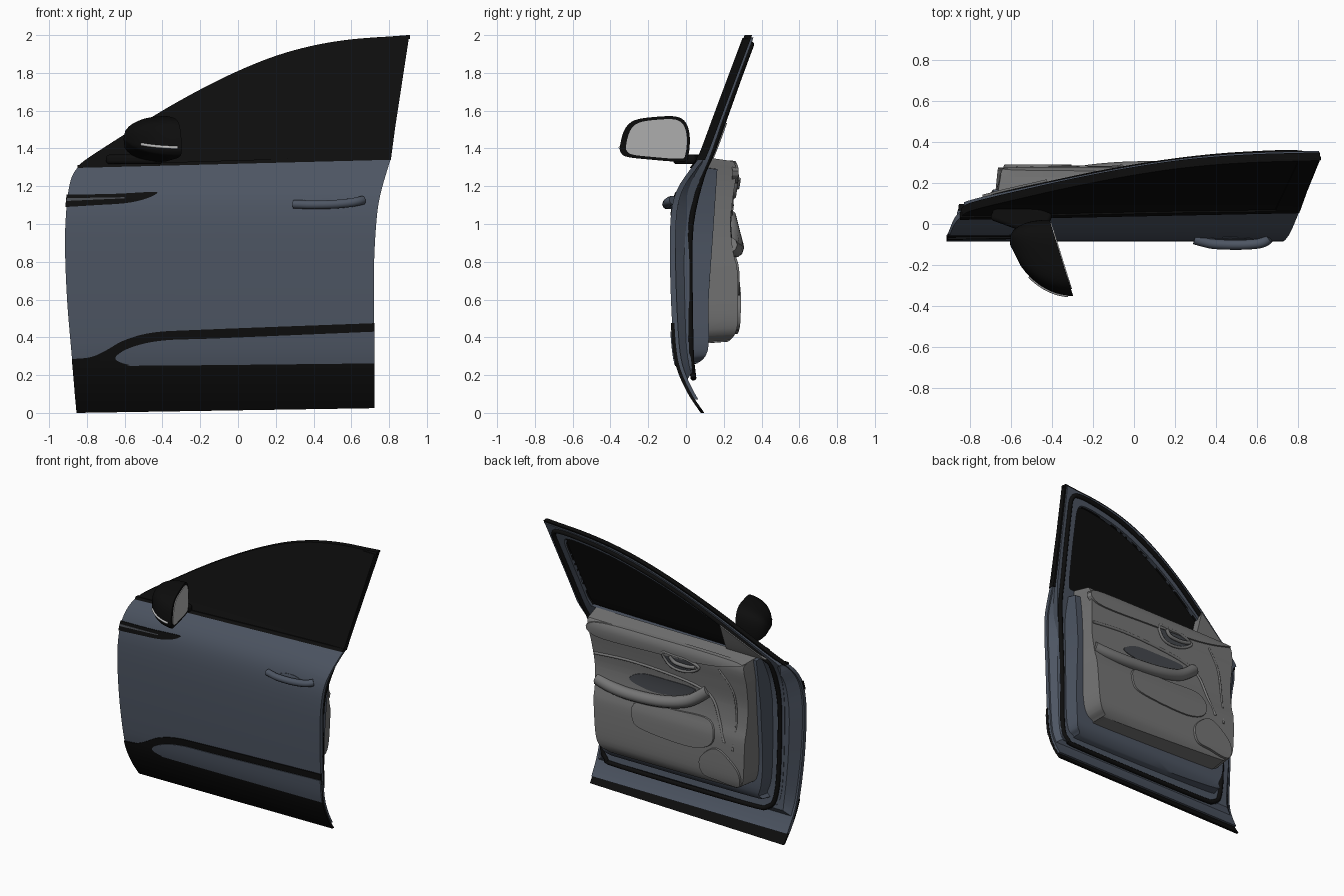
import bpy, bmesh, math
from mathutils import Vector

if "Cube" in bpy.data.objects:
    bpy.data.objects.remove(bpy.data.objects["Cube"])


def material(name, r, g, b):
    m = bpy.data.materials.new(name)
    m.diffuse_color = (r, g, b, 1)
    m.use_nodes = True
    m.node_tree.nodes["Principled BSDF"].inputs["Base Color"].default_value = m.diffuse_color
    return m


BLUE = material("paint", .075, .092, .125)
BLACK = material("black_trim", .004, .004, .004)
GREY = material("interior_grey", .18, .18, .18)
DARK = material("dark_grey", .06, .065, .075)
SILVER = material("mirror_silver", .5, .5, .5)


def spline(pts, n=6, closed=False):
    """Catmull-Rom curve through points of any dimension."""
    p = [Vector(q) for q in pts]
    m, out = len(p), []
    for i in range(m if closed else m - 1):
        if closed:
            a, b, c, d = (p[(i + k) % m] for k in (-1, 0, 1, 2))
        else:
            a, b, c, d = p[max(i - 1, 0)], p[i], p[i + 1], p[min(i + 2, m - 1)]
        for k in range(n):
            t = k / n
            out.append(.5 * (2 * b + (c - a) * t + (2 * a - 5 * b + 4 * c - d) * t * t
                             + (3 * b - a - 3 * c + d) * t ** 3))
    return out if closed else out + [p[-1]]


def profile(pts):
    """Smooth function depth(z) through (z, y) points."""
    s = spline(pts)

    def f(z):
        for a, b in zip(s, s[1:]):
            if z <= b[0]:
                return a[1] + (b[1] - a[1]) * (max(z, a[0]) - a[0]) / (b[0] - a[0])
        return s[-1][1]
    return f


def smooth(ob, angle=32):
    bpy.ops.object.select_all(action='DESELECT')
    ob.select_set(True)
    bpy.context.view_layer.objects.active = ob
    bpy.ops.object.shade_smooth_by_angle(angle=math.radians(angle))


def finish(name, verts, faces, mat, angle=32):
    me = bpy.data.meshes.new(name)
    me.from_pydata(verts, [], faces)
    bm = bmesh.new()
    bm.from_mesh(me)
    bmesh.ops.recalc_face_normals(bm, faces=bm.faces[:])
    bm.to_mesh(me)
    bm.free()
    ob = bpy.data.objects.new(name, me)
    bpy.context.collection.objects.link(ob)
    me.materials.append(mat)
    smooth(ob, angle)


def sheet(name, outline, front, back, mat, hole=None, taper=1.0):
    """Solid with an xz outline, lying between the depth functions front(z) and back(z)."""
    bm = bmesh.new()
    for loop in [outline] + ([hole] if hole else []):
        vs = [bm.verts.new((p[0], 0, p[1])) for p in loop]
        for a, b in zip(vs, vs[1:] + vs[:1]):
            bm.edges.new((a, b))
    bmesh.ops.triangle_fill(bm, edges=bm.edges[:], use_beauty=True, normal=(0, -1, 0))
    zs = [p[1] for p in outline]
    xs = [p[0] for p in outline]
    for k in range(60):
        z = .0137 + k * .035
        if min(zs) < z < max(zs):
            bmesh.ops.bisect_plane(bm, geom=bm.verts[:] + bm.edges[:] + bm.faces[:], dist=1e-5,
                                   plane_co=(0, 0, z), plane_no=(0, 0, 1))
    bm.verts.index_update()
    n = len(bm.verts)
    cx, cz = (min(xs) + max(xs)) / 2, (min(zs) + max(zs)) / 2
    co = [(v.co.x, v.co.z) for v in bm.verts]
    tap = [(cx + (x - cx) * taper, cz + (z - cz) * taper) for x, z in co]
    verts = [(x, front(z), z) for x, z in co] + [(x, back(z), z) for x, z in tap]
    faces = [[v.index for v in f.verts] for f in bm.faces]
    faces += [[i + n for i in reversed(f)] for f in faces]
    for e in bm.edges:
        if e.is_boundary:
            i, j = (v.index for v in e.verts)
            faces.append([i, j, j + n, i + n])
    bm.free()
    finish(name, verts, faces, mat)


def tube(name, pts, r, mat, closed=False, n=6):
    cu = bpy.data.curves.new(name, 'CURVE')
    cu.dimensions = '3D'
    cu.bevel_depth, cu.bevel_resolution, cu.use_fill_caps = r, 3, True
    path = spline(pts, n, closed)
    sp = cu.splines.new('POLY')
    sp.points.add(len(path) - 1)
    for q, p in zip(sp.points, path):
        q.co = (*p, 1)
    sp.use_cyclic_u = closed
    ob = bpy.data.objects.new(name, cu)
    bpy.context.collection.objects.link(ob)
    bpy.ops.object.select_all(action='DESELECT')
    ob.select_set(True)
    bpy.context.view_layer.objects.active = ob
    bpy.ops.object.convert(target='MESH')
    ob = bpy.context.view_layer.objects.active
    ob.data.materials.append(mat)
    smooth(ob, 50)


def off(f, d):
    return lambda z: f(z) + d


# Depth profiles: outer surface, inner shell, core and interior trim
F = profile([(0, .085), (.05, .05), (.1, .018), (.2, -.03), (.3, -.058), (.45, -.072), (.7, -.083),
             (.95, -.085), (1.1, -.072), (1.2, -.038), (1.3, .03), (1.36, .07), (1.6, .16), (2, .31)])
G = profile([(.16, .04), (.4, .02), (.9, .02), (1.1, .035), (1.2, .06), (1.35, .125), (1.6, .213), (2, .362)])
CORE = profile([(.25, .04), (.33, .115), (.6, .12), (.9, .14), (1.2, .16), (1.35, .17)])
TRIM = profile([(.36, .20), (.41, .255), (.5, .275), (.75, .272), (.85, .25), (1, .235), (1.15, .25),
                (1.25, .265), (1.31, .262), (1.35, .235)])

# Silhouette pieces of the door, in x and z
LEFT = spline([(-.862, .07), (-.88, .3), (-.905, .6), (-.916, .9), (-.907, 1.1), (-.893, 1.2), (-.875, 1.26), (-.845, 1.305)])
RIGHT = spline([(.81, 1.35), (.765, 1.2), (.74, 1.08), (.725, .9), (.72, .7), (.72, .07)])
ROOF = spline([(-.845, 1.305), (-.8, 1.345), (-.6, 1.475), (-.4, 1.6), (-.2, 1.712), (0, 1.81), (.2, 1.89),
               (.4, 1.945), (.6, 1.977), (.8, 1.992), (.907, 2.0)])

# Painted outer skin and dark lower cladding with its painted insert
sheet("door_skin", LEFT + RIGHT, F, off(F, .03), BLUE)
clad_top = spline([(-.88, .285), (-.78, .295), (-.7, .33), (-.6, .385), (-.45, .425), (-.2, .44), (.722, .475)])
sheet("lower_cladding", [(-.855, 0)] + clad_top + [(.722, .025)], off(F, -.007), off(F, .012), BLACK)
insert = spline([(.722, .262), (-.45, .25), (-.58, .255), (-.65, .29), (-.57, .345), (-.4, .383), (-.1, .395), (.722, .43)])
sheet("cladding_insert", insert, off(F, -.012), F, BLUE)

# Front fender blade
vent = spline([(-.908, 1.155), (-.65, 1.16), (-.45, 1.17), (-.435, 1.158), (-.5, 1.13), (-.6, 1.11), (-.75, 1.1), (-.914, 1.09)])
sheet("front_blade_trim", vent, off(F, -.004), off(F, .01), BLACK)
sheet("front_blade_accent", [(-.905, 1.137), (-.6, 1.142), (-.6, 1.136), (-.908, 1.122)], off(F, -.007), F, DARK)

# Window opening shared by the frame and the inner shell
opening = [(-.43, 1.32), (-.43, 1.49)] + spline([(-.42, 1.5), (-.2, 1.62), (0, 1.717), (.2, 1.797), (.4, 1.857),
          (.6, 1.892), (.72, 1.9), (.765, 1.87), (.755, 1.75), (.7, 1.4)], 4) + [(.68, 1.35)]

# Window, frame, belt moulding, rear pillar plate and roof-edge moulding
house = ROOF + [(.815, 1.4), (.81, 1.34), (-.845, 1.3)]
sheet("window_glass", house, F, off(F, .022), BLACK)
sheet("window_frame", house, off(F, .004), off(F, .04), BLACK, hole=opening)
sheet("belt_moulding", [(-.85, 1.297), (-.85, 1.312), (.81, 1.362), (.806, 1.34)], off(F, -.008), off(F, .02), BLACK)
sheet("pillar_plate", [(.69, 1.36), (.812, 1.36), (.895, 1.985), (.8, 1.985)], off(F, -.005), off(F, .01), BLACK)
tube("roof_moulding", [(p[0] + .004, F(p[1]) + .012, p[1] - .01) for p in ROOF[::3]], .011, BLACK, n=3)

# Sloped flange, inner shell with window opening, seal and core
flange = [p for p in LEFT + RIGHT if p[1] > .17]
flange = [Vector((-.868, .17))] + [Vector((p[0] * .995, p[1])) for p in flange] + [Vector((.715, .17))]
sheet("door_flange", flange, off(F, .02), off(G, -.003), BLUE, taper=.925)
shell_left = spline([(-.71, .205), (-.775, .28), (-.80, .5), (-.812, .9), (-.81, 1.15), (-.81, 1.29)])
shell_right = spline([(.80, 1.4), (.785, 1.33), (.73, 1.18), (.69, 1.05), (.68, .9), (.675, .6), (.67, .25), (.64, .205)])
shell = shell_left + [(p[0] + .006, p[1] - .012) for p in ROOF[3:-1]] + [(.893, 1.985)] + shell_right
sheet("inner_shell", shell, off(F, .015), G, BLUE, hole=opening)
seal = [(-.76, 1.27), (-.775, 1.0), (-.77, .6), (-.75, .32), (-.69, .215), (-.5, .19), (.5, .19), (.62, .215),
        (.66, .32), (.66, .7), (.675, 1.0), (.73, 1.25), (.76, 1.4), (.825, 1.8), (.835, 1.92), (.77, 1.95),
        (.6, 1.937), (.4, 1.902), (.2, 1.842), (0, 1.762), (-.2, 1.664), (-.4, 1.547), (-.6, 1.42), (-.72, 1.335)]
tube("door_seal", [(x, G(z) + .002, z) for x, z in seal], .016, BLACK, closed=True, n=4)
core = [(-.7, 1.34)] + spline([(-.72, 1.0), (-.715, .5), (-.68, .32), (-.6, .27), (.45, .25), (.57, .27), (.62, .35),
                               (.63, .7), (.64, 1.0), (.68, 1.3)])
sheet("door_core", core, off(F, .05), CORE, BLUE, taper=.98)

# Interior trim panel
trim = [(-.67, 1.34)] + spline([(-.69, 1.2), (-.69, 1.0), (-.685, .6), (-.67, .45), (-.62, .4), (-.5, .385), (.38, .36),
                                (.48, .375), (.55, .45), (.575, .7), (.59, .95), (.615, 1.2), (.64, 1.35)])
sheet("trim_panel", trim, off(F, .06), TRIM, GREY, taper=.965)


def on_trim(pts, d=0):
    return [(x, TRIM(z) + d, z) for x, z in pts]


def pad(name, pts, d, mat=GREY, taper=.96):
    sheet(name, spline(pts, 5, True), off(TRIM, -.02), off(TRIM, d), mat, taper=taper)


pad("upper_trim_pad", [(.57, 1.32), (.56, 1.22), (.1, 1.225), (-.35, 1.25), (-.6, 1.3), (-.6, 1.33), (0, 1.335)], .012, taper=.98)
pad("speaker_grille", [(-.3, .55), (-.36, .63), (-.44, .67), (-.53, .63), (-.63, .53), (-.62, .42), (-.45, .43), (-.33, .45)], .014)
pad("map_pocket", [(.22, .83), (.25, .7), (.15, .64), (-.25, .62), (-.42, .7), (-.38, .85), (-.1, .85)], .01)
pad("pull_pocket", [(.3, .96), (.1, .92), (-.12, .95), (-.25, 1.03), (0, 1.04), (.2, 1.03)], .004, DARK)
sheet("sail_panel", [(-.74, 1.34), (-.425, 1.535), (-.425, 1.33)], off(F, .02), off(F, .082), GREY)

# Armrest, seam lines and inside handle
tube("armrest", [(.55, .23, .89), (.42, .25, .87), (.25, .262, .865), (0, .264, .885), (-.2, .25, .94), (-.34, .225, 1.04)], .042, GREY)
tube("armrest_seam", on_trim([(.57, 1.08), (.3, 1.1), (0, 1.09), (-.25, 1.06), (-.38, 1.0), (-.45, .85), (-.5, .72)]), .01, GREY)
tube("front_seam", on_trim([(-.45, 1.24), (-.55, 1.1), (-.58, .9), (-.57, .68)]), .007, GREY)
grip = [(0, 1.25), (-.04, 1.17), (-.12, 1.145), (-.22, 1.16), (-.29, 1.21), (-.2, 1.245), (-.1, 1.25)]
pad("inside_handle_cup", grip, .006, DARK)
tube("inside_handle_bezel", on_trim(grip, .006), .01, GREY, closed=True)
tube("inside_handle_lever", on_trim([(-.06, 1.24), (-.1, 1.2), (-.2, 1.195), (-.27, 1.21)], .014), .013, GREY)

# Outer handle with cup behind it
cup = [(.47 + .11 * math.cos(a * math.pi / 12), 1.09 + .045 * math.sin(a * math.pi / 12)) for a in range(24)]
sheet("handle_cup", cup, off(F, -.003), off(F, .01), BLUE)
tube("outer_handle", [(.295, -.075, 1.105), (.33, -.085, 1.104), (.39, -.098, 1.102), (.5, -.102, 1.104), (.59, -.098, 1.112),
                      (.635, -.088, 1.12), (.66, -.07, 1.126)], .024, BLUE)

# Mirror: a domed housing lofted from its rear rim
RIM = spline([(-.35, 1.41), (-.325, 1.5), (-.27, 1.55), (-.15, 1.568), (-.05, 1.568), (0, 1.535), (.02, 1.46), (.012, 1.36),
              (-.02, 1.33), (-.2, 1.342), (-.31, 1.355), (-.343, 1.375)], 4, True)


def mirror_point(p, s, depth, cy=-.1, cz=1.45):
    y, z = cy + (p[0] - cy) * s, cz + (p[1] - cz) * s
    return (-.406 - .31 * y - depth, y, z)


def dome(t):
    return max(.02, (1 - t ** 2.2) ** .5), .23 * t


levels = [dome(t / 12) for t in range(13)]
n = len(RIM)
mv = [mirror_point(p, s, d) for s, d in levels for p in RIM]
mf = [[r * n + i, r * n + (i + 1) % n, (r + 1) * n + (i + 1) % n, (r + 1) * n + i] for r in range(12) for i in range(n)]
finish("mirror_housing", mv, mf + [list(range(n)), list(range(12 * n, 13 * n))], BLACK, 50)
gv = [mirror_point(p, .87, d) for d in (.005, -.005) for p in RIM]
gf = [[i, (i + 1) % n, (i + 1) % n + n, i + n] for i in range(n)]
finish("mirror_glass", gv, gf + [list(range(n)), list(range(n, 2 * n))], SILVER)
tube("mirror_indicator", [mirror_point((-.35, 1.405), *dome(t / 10)) for t in range(1, 9)], .008, SILVER)
bpy.ops.mesh.primitive_cube_add(size=1, location=(-.55, .035, 1.342))
arm = bpy.context.object
arm.name = "mirror_arm"
arm.scale = (.28, .13, .05)
arm.rotation_euler = (0, 0, math.radians(-20))
bpy.ops.object.transform_apply(location=False, rotation=False, scale=True)
bev = arm.modifiers.new("bevel", 'BEVEL')
bev.width, bev.segments = .018, 3
arm.data.materials.append(BLACK)
smooth(arm, 40)
